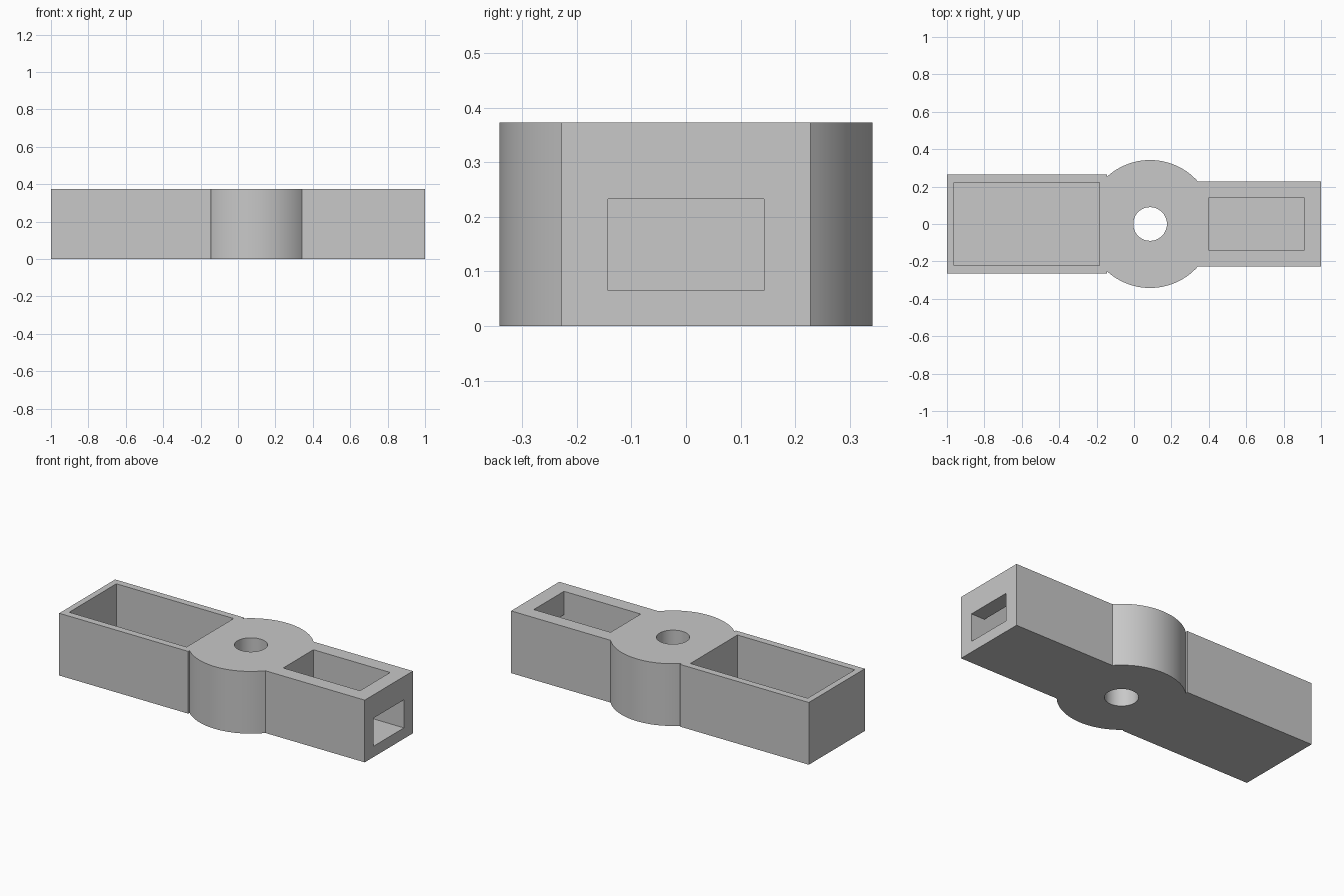
import bpy, bmesh, math

cube = bpy.data.objects.get("Cube")
if cube:
    bpy.data.objects.remove(cube, do_unlink=True)

HEIGHT = 0.373
FLOOR = 0.065
BOSS_X, BOSS_R, HOLE_R = 0.086, 0.342, 0.09
WIDE, NARROW = 0.265, 0.228      # half widths of the two arms
STEP_X = -0.145                  # where the wide arm meets the boss

grey = bpy.data.materials.new("grey_plastic")
grey.use_nodes = True
colour = (0.58, 0.58, 0.58, 1)
grey.diffuse_color = colour
grey.node_tree.nodes["Principled BSDF"].inputs["Base Color"].default_value = colour


def prism(name, outline, z0, z1):
    """Extrude a counter-clockwise outline from z0 to z1."""
    bm = bmesh.new()
    base = bm.faces.new([bm.verts.new((x, y, z0)) for x, y in outline])
    top = bmesh.ops.extrude_face_region(bm, geom=[base])["geom"]
    verts = [v for v in top if isinstance(v, bmesh.types.BMVert)]
    bmesh.ops.translate(bm, vec=(0, 0, z1 - z0), verts=verts)
    bmesh.ops.recalc_face_normals(bm, faces=bm.faces)
    mesh = bpy.data.meshes.new(name)
    bm.to_mesh(mesh)
    bm.free()
    mesh.materials.append(grey)
    obj = bpy.data.objects.new(name, mesh)
    bpy.context.collection.objects.link(obj)
    return obj


def rect(x0, x1, half):
    return [(x0, -half), (x1, -half), (x1, half), (x0, half)]


def arc(radius, start, end, steps):
    angles = [start + (end - start) * i / steps for i in range(steps + 1)]
    return [(BOSS_X + radius * math.cos(a), radius * math.sin(a)) for a in angles]


# Body outline: narrow arm, round boss and wide arm, mirrored front to back
right_angle = math.asin(NARROW / BOSS_R)
left_angle = math.acos((STEP_X - BOSS_X) / BOSS_R)
back = [(1, NARROW)] + arc(BOSS_R, right_angle, left_angle, 32)
back += [(STEP_X, WIDE), (-1, WIDE)]
front = [(x, -y) for x, y in reversed(back)]
body = prism("pivot_arm_body", back + front, 0, HEIGHT)

# Pivot hole, two open pockets and the window in the narrow end
cutters = [
    prism("pivot_hole_cutter", arc(HOLE_R, 0, math.tau, 48)[:-1], -0.1, HEIGHT + 0.1),
    prism("large_pocket_cutter", rect(-0.963, -0.185, 0.223), FLOOR, HEIGHT + 0.1),
    prism("small_pocket_cutter", rect(0.4, 0.909, 0.143), FLOOR, HEIGHT + 0.1),
    prism("end_window_cutter", rect(0.7, 1.1, 0.143), FLOOR, 0.233),
]
bpy.context.view_layer.objects.active = body
for cutter in cutters:
    cutter.hide_render = True
    mod = body.modifiers.new(cutter.name, 'BOOLEAN')
    mod.operation = 'DIFFERENCE'
    mod.solver = 'EXACT'
    mod.object = cutter
    bpy.ops.object.modifier_apply(modifier=mod.name)
    bpy.data.objects.remove(cutter, do_unlink=True)

# Smooth the round walls, keep the edges crisp
bpy.ops.object.select_all(action='DESELECT')
body.select_set(True)
bpy.ops.object.shade_smooth_by_angle(angle=math.radians(30))
